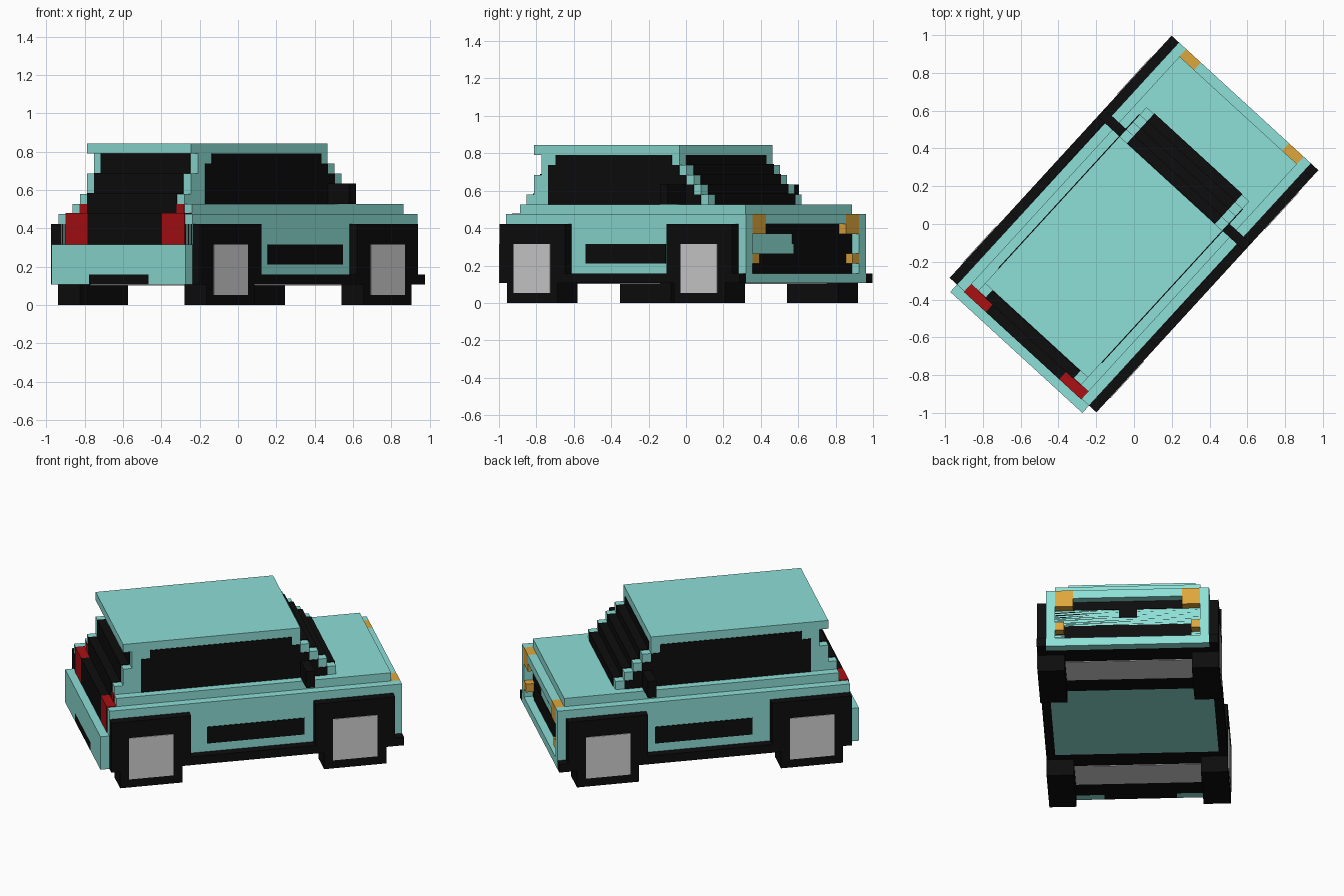
import bpy, bmesh, math
from mathutils import Matrix

if "Cube" in bpy.data.objects:
    bpy.data.objects.remove(bpy.data.objects["Cube"])

V = 0.0527                                   # one voxel step
ROT = Matrix.Rotation(math.radians(47.5), 4, 'Z')


def material(name, rgb):
    m = bpy.data.materials.new(name)
    m.diffuse_color = (*rgb, 1)
    m.use_nodes = True
    m.node_tree.nodes["Principled BSDF"].inputs["Base Color"].default_value = m.diffuse_color
    return m


TEAL = material("teal paint", (0.27, 0.74, 0.68))
BLACK = material("black trim", (0.004, 0.004, 0.004))
RED = material("red lens", (0.40, 0.005, 0.007))
ORANGE = material("orange lens", (0.73, 0.38, 0.045))
GREY = material("light grey hub", (0.65, 0.65, 0.65))


def blocks(name, mat, boxes, mirror=False):
    """Boxes in voxel units: n0, n1 (rear to front), y0, y1, z0, z1."""
    bm = bmesh.new()
    for n0, n1, y0, y1, z0, z1 in boxes:
        sides = [(y0, y1), (-y1, -y0)] if mirror else [(y0, y1)]
        for a, b in sides:
            mtx = (Matrix.Translation(((n0 + n1) / 2 - 17.5, (a + b) / 2, (z0 + z1) / 2))
                   @ Matrix.Diagonal((n1 - n0, b - a, z1 - z0, 1)))
            bmesh.ops.create_cube(bm, size=1, matrix=mtx)
    bm.transform(ROT @ Matrix.Scale(V, 4))
    me = bpy.data.meshes.new(name)
    bm.to_mesh(me)
    bm.free()
    me.materials.append(mat)
    ob = bpy.data.objects.new(name, me)
    bpy.context.collection.objects.link(ob)
    return ob


E = 0.08                                     # plate thickness in voxels

# Lower body, floor and shoulder
blocks("lower_body", TEAL, [(1, 33, -9, 9, 3, 9), (10, 24, -9, 9, 2, 3)])
blocks("shoulder", TEAL, [(2, 33, -8, 8, 9, 10)])

# Front frame around the recessed grille
blocks("front_bumper", TEAL, [(33, 34, -9, 9, 2, 3), (33, 34, -6, 6, 8, 9)])
blocks("front_corner", TEAL, [(33, 34, 8, 9, 3, 9)], True)
blocks("front_grille", BLACK, [(33, 33 + E, -7, 7, 3, 5), (33, 33 + E, -6, 6, 7, 8),
                               (33, 33 + E, -1, 1, 6, 7)])
blocks("headlight", ORANGE, [(33, 34, 6, 8, 7, 9), (33, 34, 7, 8, 4, 5)], True)

# Rear bumper, rear panel and lights
blocks("rear_bumper", TEAL, [(0, 1, -9, 9, 3, 6)])
blocks("rear_bumper_end", TEAL, [(0, 1, 4, 9, 2, 3)], True)
blocks("rear_bumper_notch", BLACK, [(0, 1, -4, 4, 2, 3)])
blocks("rear_light", RED, [(1 - E, 2, 5, 8, 6, 9 + E), (2 - E, 3, 6, 7, 9, 10)], True)
blocks("rear_panel", BLACK, [(1 - E, 2, -5, 5, 6, 9 + E)])

# Wheel arches, sill strips, door trim
blocks("wheel_arches", BLACK, [(1, 10, -10, 10, 2, 8), (24, 33, -10, 10, 2, 8)])
blocks("sill", BLACK, [(1, 34, 9, 10, 2, 3)], True)
blocks("door_trim", BLACK, [(12, 23, 9, 9 + E, 4, 6)], True)

# Wheels and axles
for label, n in (("rear", 2), ("front", 25)):
    blocks(label + "_tires", BLACK, [(n, n + 7, 7, 10, 0, 7)], True)
    blocks(label + "_hubs", GREY, [(n + 1, n + 6, 9, 10 + E, 1, 6)], True)
    blocks(label + "_axle", GREY, [(n + 1.5, n + 5.5, -7, 7, 2 - E, 3)])

# Stepped cabin with pillars, and the glass on it
cabin, screen, back, side = [], [], [], []
rear_steps = [2, 3, 3, 4, 4]
for k in range(5):
    z, front, rear = 10 + k, 27 - k, rear_steps[k]
    cabin.append((rear, front, -7, 7, z, z + 1))
    screen.append((20, front + E, -6, 6, z, z + 1 + (E if k < 4 else 0)))
    top = E if rear_steps[min(k + 1, 4)] > rear else 0
    back.append((rear - E, rear + 3, -6, 6, z, z + 1 + top))
    side.append((6 if k == 4 else 5, front - 1, 7, 7 + E, z, z + 1))
back.append((2 - E, 3, -6, 6, 9, 10))
blocks("cabin", TEAL, cabin)
blocks("windshield", BLACK, screen)
blocks("rear_window", BLACK, back)
blocks("side_window", BLACK, side, True)
blocks("roof", TEAL, [(3, 23, -7, 7, 15, 16)])

# Door mirrors
blocks("door_mirror", BLACK, [(23, 24, 7, 9.9, 10, 12)], True)
